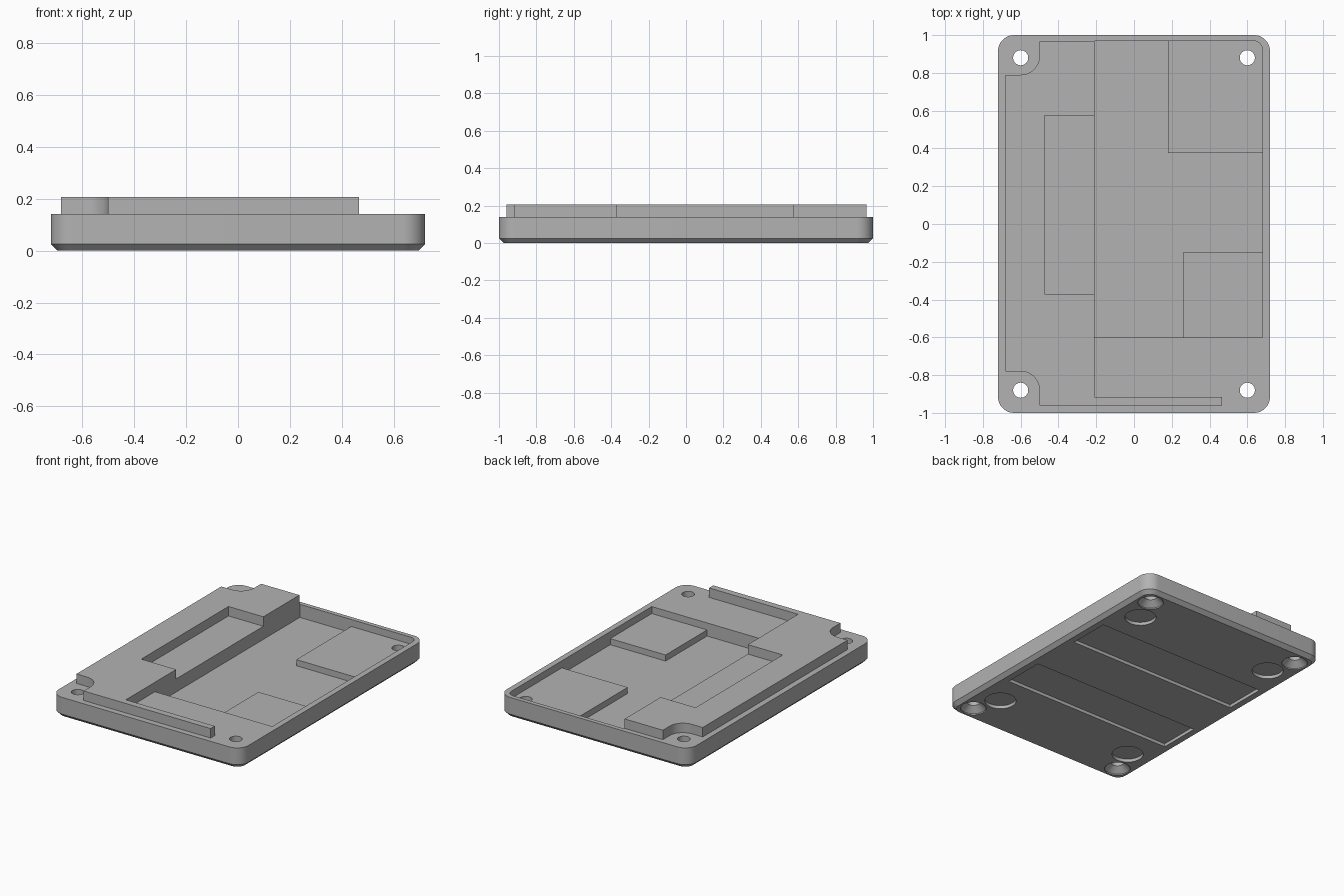
import bpy
import bmesh
from math import pi, cos, sin

if "Cube" in bpy.data.objects:
    bpy.data.objects.remove(bpy.data.objects["Cube"], do_unlink=True)

grey = bpy.data.materials.new("matte_grey")
grey.use_nodes = True
colour = (0.45, 0.45, 0.45, 1)
grey.diffuse_color = colour
grey.node_tree.nodes["Principled BSDF"].inputs["Base Color"].default_value = colour

PLATE_TOP, BLOCK_TOP = 0.14, 0.205
FLOOR, PAD_TOP = 0.05, 0.092
HOLE_X, HOLE_Y = 0.6, 0.88


def arc(cx, cy, r, start, end, steps=10):
    """Points along a circular arc, angles in quarter turns."""
    angles = [(start + (end - start) * i / steps) * pi / 2 for i in range(steps + 1)]
    return [(cx + r * cos(a), cy + r * sin(a)) for a in angles]


def rect(x0, x1, y0, y1):
    return [(x0, y0), (x1, y0), (x1, y1), (x0, y1)]


def round_rect(hx, hy, r):
    points = []
    for q, (sx, sy) in enumerate([(1, 1), (-1, 1), (-1, -1), (1, -1)]):
        points += arc(sx * (hx - r), sy * (hy - r), r, q, q + 1)
    return points


def loft(name, layers):
    """Solid through stacked outlines, each given as (outline, z)."""
    bm = bmesh.new()
    rings = [[bm.verts.new((x, y, z)) for x, y in outline] for outline, z in layers]
    n = len(rings[0])
    bm.faces.new(rings[0][::-1])
    bm.faces.new(rings[-1])
    for low, high in zip(rings, rings[1:]):
        for i in range(n):
            j = (i + 1) % n
            bm.faces.new((low[i], low[j], high[j], high[i]))
    bmesh.ops.recalc_face_normals(bm, faces=bm.faces)
    mesh = bpy.data.meshes.new(name)
    bm.to_mesh(mesh)
    bm.free()
    mesh.materials.append(grey)
    obj = bpy.data.objects.new(name, mesh)
    bpy.context.collection.objects.link(obj)
    return obj


def prism(name, outline, z0, z1):
    return loft(name, [(outline, z0), (outline, z1)])


def circle(cx, cy, r):
    return arc(cx, cy, r, 0, 4, 32)[:-1]


def activate(obj):
    bpy.ops.object.select_all(action="DESELECT")
    obj.select_set(True)
    bpy.context.view_layer.objects.active = obj


def cut(obj, cutter):
    """Subtract the cutter, then discard it."""
    activate(obj)
    mod = obj.modifiers.new("cut", "BOOLEAN")
    mod.operation = "DIFFERENCE"
    mod.solver = "EXACT"
    mod.object = cutter
    bpy.ops.object.modifier_apply(modifier=mod.name)
    bpy.data.objects.remove(cutter, do_unlink=True)


def screw_cutter(x, y):
    return loft("screw_cutter", [(circle(x, y, 0.082), -0.01), (circle(x, y, 0.082), 0.008),
                                 (circle(x, y, 0.04), 0.045), (circle(x, y, 0.04), 0.3)])


# Base plate with chamfered underside
plate = loft("base_plate", [(round_rect(0.695, 0.975, 0.06), 0),
                            (round_rect(0.72, 1, 0.085), 0.025),
                            (round_rect(0.72, 1, 0.085), PLATE_TOP)])

# Open tray with one rounded corner
tray = [(-0.21, -0.6), (0.68, -0.6)] + arc(0.63, 0.92, 0.05, 0, 1) + [(-0.21, 0.97)]
cut(plate, prism("tray_cutter", tray, FLOOR, 0.3))

# Countersunk screw holes and round foot recesses at the four corners
for sx in (-1, 1):
    for sy in (-1, 1):
        cut(plate, screw_cutter(sx * HOLE_X, sy * HOLE_Y))
        cut(plate, prism("foot_cutter", circle(sx * 0.53, sy * 0.695, 0.1), -0.01, 0.022))

# Two strip recesses underneath
for y in (-0.325, 0.325):
    cut(plate, prism("strip_cutter", rect(-0.65, 0.65, y - 0.145, y + 0.145), -0.01, 0.022))

# Raised pads on the tray floor
corner_pad = prism("corner_pad", [(0.18, 0.375), (0.68, 0.375)]
                   + arc(0.63, 0.92, 0.05, 0, 1) + [(0.18, 0.97)], FLOOR, PAD_TOP)
cut(corner_pad, screw_cutter(HOLE_X, HOLE_Y))
side_pad = prism("side_pad", rect(0.26, 0.68, -0.6, -0.15), FLOOR, PAD_TOP)

# Raised block: notched round the screws, slotted on the inner side, with a front rail
block_outline = [(-0.68, -0.78)] + arc(-0.6, -0.88, 0.1, 1, 0)
block_outline += [(-0.5, -0.96), (0.465, -0.96), (0.465, -0.915), (-0.21, -0.915)]
block_outline += [(-0.21, -0.37), (-0.475, -0.37), (-0.475, 0.575), (-0.21, 0.575)]
block_outline += [(-0.21, 0.965), (-0.5, 0.965)] + arc(-0.6, 0.89, 0.1, 0, -1) + [(-0.68, 0.79)]
block = prism("raised_block_and_rail", block_outline, PLATE_TOP, BLOCK_TOP)

for part in (plate, corner_pad, side_pad, block):
    activate(part)
    bpy.ops.object.shade_smooth_by_angle(angle=pi / 6)
